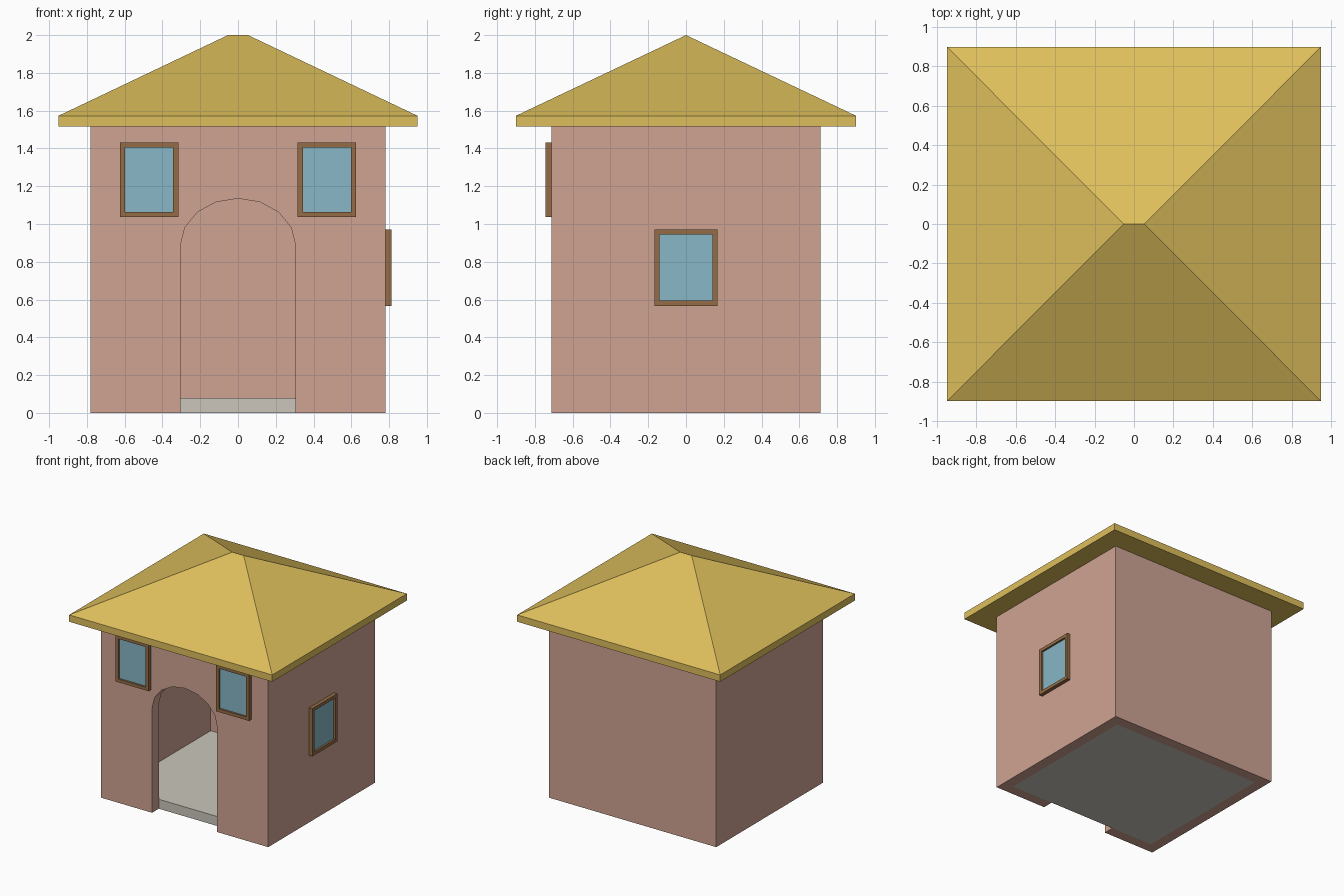
import bpy, bmesh, math
from mathutils import Vector, Matrix

if "Cube" in bpy.data.objects:
    bpy.data.objects.remove(bpy.data.objects["Cube"])


def material(name, r, g, b):
    def lin(c):
        c /= 255
        return c / 12.92 if c <= 0.04045 else ((c + 0.055) / 1.055) ** 2.4
    m = bpy.data.materials.new(name)
    m.diffuse_color = (lin(r), lin(g), lin(b), 1)
    m.use_nodes = True
    m.node_tree.nodes["Principled BSDF"].inputs["Base Color"].default_value = m.diffuse_color
    return m


PINK = material("pink plaster", 208, 164, 148)
YELLOW = material("yellow roof", 222, 191, 92)
BROWN = material("brown wood", 148, 108, 70)
BLUE = material("blue glass", 135, 183, 198)
GREY = material("pale stone", 203, 198, 187)


def finish(name, bm, mat):
    bmesh.ops.recalc_face_normals(bm, faces=bm.faces)
    me = bpy.data.meshes.new(name)
    bm.to_mesh(me)
    bm.free()
    if mat:
        me.materials.append(mat)
    ob = bpy.data.objects.new(name, me)
    bpy.context.collection.objects.link(ob)
    return ob


def box(name, lo, hi, mat=None):
    lo, hi = Vector(lo), Vector(hi)
    bm = bmesh.new()
    bmesh.ops.create_cube(bm, size=1, matrix=Matrix.Translation((lo + hi) / 2)
                          @ Matrix.Diagonal((*(hi - lo), 1)))
    return finish(name, bm, mat)


W, D, T = 0.782, 0.713, 0.09      # half width, half depth, wall thickness
EAVE = 1.515

# walls: hollow shell with an arched doorway
walls = box("walls", (-W, -D, 0), (W, D, EAVE), PINK)
room = box("room_cutter", (T - W, T - D, -0.2), (W - T, D - T, EAVE + 0.2))

arch = [(0.305, -0.2)] + [(0.305 * math.cos(math.pi * i / 8),
                           0.885 + 0.25 * math.sin(math.pi * i / 8)) for i in range(9)] + [(-0.305, -0.2)]
bm = bmesh.new()
face = bm.faces.new([bm.verts.new((x, -D - 0.2, z)) for x, z in arch])
ext = bmesh.ops.extrude_face_region(bm, geom=[face])
bmesh.ops.translate(bm, vec=(0, 0.5, 0),
                    verts=[v for v in ext["geom"] if isinstance(v, bmesh.types.BMVert)])
door = finish("doorway_cutter", bm, None)

bpy.context.view_layer.objects.active = walls
for cutter in (room, door):
    cutter.hide_render = True
    mod = walls.modifiers.new("cut", 'BOOLEAN')
    mod.operation, mod.solver, mod.object = 'DIFFERENCE', 'EXACT', cutter
    bpy.ops.object.modifier_apply(modifier=mod.name)
    bpy.data.objects.remove(cutter)
while len(walls.data.materials) > 1:
    walls.data.materials.pop()

# floor slab inside the walls
box("floor", (T - W, T - D, 0), (W - T, D - T, 0.08), GREY)

# hipped roof: eave slab whose top face is extruded and pulled into a short ridge
X, Y, RIDGE = 0.95, 0.9, 0.053
bm = bmesh.new()
rings = [[bm.verts.new((sx * X, sy * Y, z)) for sx, sy in ((-1, -1), (1, -1), (1, 1), (-1, 1))]
         for z in (EAVE, 1.573)]
bm.faces.new(rings[0])
a, b, c, d = rings[1]
left, right = bm.verts.new((-RIDGE, 0, 2)), bm.verts.new((RIDGE, 0, 2))
for i in range(4):
    j = (i + 1) % 4
    bm.faces.new((rings[0][i], rings[0][j], rings[1][j], rings[1][i]))
for loop in ((a, b, right, left), (b, c, right), (c, d, left, right), (d, a, left)):
    bm.faces.new(loop)
finish("roof", bm, YELLOW)


# windows: a frame of constant width with a glass plate set back in it
def window(name, w, h, place):
    e = 0.027
    bm = bmesh.new()
    corners = ((-1, -1), (1, -1), (1, 1), (-1, 1))
    outer = [bm.verts.new((sx * w, 0, sz * h)) for sx, sz in corners]
    inner = [bm.verts.new((sx * (w - e), 0, sz * (h - e))) for sx, sz in corners]
    faces = [bm.faces.new((outer[i], outer[(i + 1) % 4], inner[(i + 1) % 4], inner[i])) for i in range(4)]
    ext = bmesh.ops.extrude_face_region(bm, geom=faces)
    bmesh.ops.translate(bm, vec=(0, -0.031, 0),
                        verts=[v for v in ext["geom"] if isinstance(v, bmesh.types.BMVert)])
    finish(name + "_frame", bm, BROWN).matrix_world = place
    glass = box(name + "_glass", (e - w, -0.015, e - h), (w - e, -0.007, h - e), BLUE)
    glass.matrix_world = place


for side, s in (("left", -1), ("right", 1)):
    window("front_" + side + "_window", 0.154, 0.197, Matrix.Translation((s * 0.47, -D, 1.234)))
window("side_window", 0.167, 0.202,
       Matrix.Translation((W, 0, 0.769)) @ Matrix.Rotation(math.pi / 2, 4, 'Z'))
